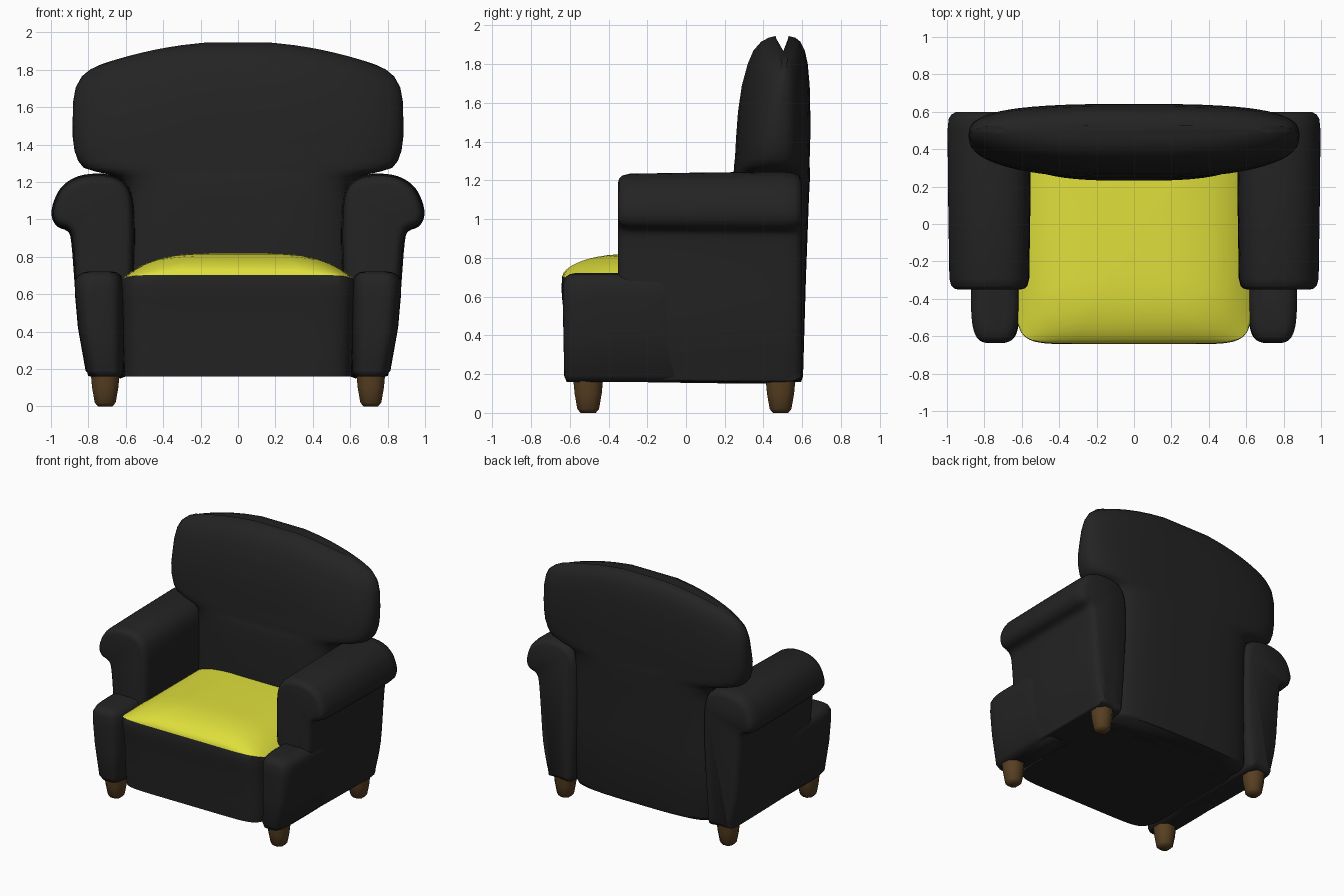
import bpy, bmesh, math
from mathutils import Vector

old = bpy.data.objects.get("Cube")
if old:
    bpy.data.objects.remove(old, do_unlink=True)


def material(name, rgb):
    m = bpy.data.materials.new(name)
    m.use_nodes = True
    m.diffuse_color = (*rgb, 1)
    m.node_tree.nodes["Principled BSDF"].inputs["Base Color"].default_value = (*rgb, 1)
    return m


BLACK = material("black upholstery", (0.017, 0.017, 0.017))
YELLOW = material("yellow cushion", (0.74, 0.74, 0.045))
BROWN = material("brown wood", (0.095, 0.05, 0.016))


def loft(name, rings, mats, yellow_from=None, angle=45):
    """Skin closed rings of equal point count and cap both ends."""
    bm = bmesh.new()
    rows = [[bm.verts.new(p) for p in ring] for ring in rings]
    n = len(rows[0])
    for k, (a, b) in enumerate(zip(rows, rows[1:])):
        for i in range(n):
            j = (i + 1) % n
            f = bm.faces.new((a[i], a[j], b[j], b[i]))
            if yellow_from is not None and k >= yellow_from:
                f.material_index = 1
    bm.faces.new(rows[0])
    top = bm.faces.new(rows[-1])
    if yellow_from is not None:
        top.material_index = 1
    bmesh.ops.recalc_face_normals(bm, faces=bm.faces)
    me = bpy.data.meshes.new(name)
    bm.to_mesh(me)
    bm.free()
    for m in mats:
        me.materials.append(m)
    ob = bpy.data.objects.new(name, me)
    bpy.context.collection.objects.link(ob)
    bpy.ops.object.select_all(action='DESELECT')
    ob.select_set(True)
    bpy.context.view_layer.objects.active = ob
    bpy.ops.object.shade_smooth_by_angle(angle=math.radians(angle))
    return ob


def rounded(x0, x1, y0, y1, z, e=4, n=56):
    """Rounded rectangle (superellipse) at height z."""
    pts = []
    for i in range(n):
        a = 2 * math.pi * (i + 0.5) / n
        c, s = math.cos(a), math.sin(a)
        u = math.copysign(abs(c) ** (2 / e), c)
        v = math.copysign(abs(s) ** (2 / e), s)
        pts.append(Vector(((x0 + x1) / 2 + u * (x1 - x0) / 2,
                           (y0 + y1) / 2 + v * (y1 - y0) / 2, z)))
    return pts


def spline(pts, steps=3):
    """Closed smooth curve through 2D points."""
    p = [Vector(q) for q in pts]
    out = []
    for i in range(len(p)):
        a, b, c, d = (p[(i + k) % len(p)] for k in (-1, 0, 1, 2))
        for s in range(steps):
            t = s / steps
            out.append(0.5 * (2 * b + (c - a) * t + (2 * a - 5 * b + 4 * c - d) * t * t
                              + (3 * b - a - 3 * c + d) * t ** 3))
    return out


def inset(pts, d):
    """Move a counter-clockwise outline inwards."""
    out = []
    for i, p in enumerate(pts):
        t = (pts[(i + 1) % len(pts)] - pts[i - 1]).normalized()
        out.append(p + Vector((-t.y, t.x)) * d)
    return out


# Backrest: stacked rings (z, half width, front y, back y), crowned and bowed
back_rows = [
    (0.16, 0.59, 0.28, 0.595), (0.19, 0.61, 0.26, 0.605), (0.7, 0.61, 0.23, 0.62),
    (1.1, 0.60, 0.23, 0.635), (1.2, 0.61, 0.235, 0.64), (1.235, 0.67, 0.24, 0.64),
    (1.255, 0.76, 0.245, 0.64), (1.275, 0.825, 0.245, 0.64), (1.32, 0.855, 0.25, 0.64),
    (1.42, 0.875, 0.255, 0.643), (1.56, 0.885, 0.265, 0.643), (1.7, 0.885, 0.285, 0.64),
    (1.81, 0.882, 0.315, 0.63), (1.88, 0.868, 0.345, 0.615), (1.925, 0.835, 0.385, 0.592),
    (1.945, 0.79, 0.425, 0.565), (1.952, 0.73, 0.46, 0.53)]
rings = []
for z, w, yf, yb in back_rows:
    ring = rounded(-w, w, yf, yb, z, e=4)
    crown = min(max((z - 1.3) / 0.4, 0), 1)
    for p in ring:
        p.z -= 0.23 * p.x ** 2 * crown
        p.y += (0.07 if p.y < (yf + yb) / 2 else -0.03) * p.x ** 2
    rings.append(ring)
loft("backrest", rings, [BLACK], angle=70)

# Seat: upholstered block with a domed yellow top
seat_rows = [(0.16, 0.61, -0.615), (0.3, 0.615, -0.625), (0.5, 0.62, -0.628),
             (0.57, 0.625, -0.638), (0.64, 0.63, -0.643)]
rings = [rounded(-w, w, y, 0.45, z, e=9) for z, w, y in seat_rows]
for k in (1, 0.985, 0.96, 0.92, 0.86, 0.78, 0.68, 0.55, 0.4, 0.25, 0.1):
    ring = rounded(-0.63 * k, 0.63 * k, -0.1 - 0.54 * k, -0.1 + 0.54 * k, 0, e=9)
    for p in ring:
        t = min(max((p.y + 0.64) / 0.32, 0), 1)
        rim = 0.67 + 0.04 * (1 - min(abs(p.x) / 0.63, 1) ** 2)
        dome = math.sqrt(1 - (1 - t) ** 2) * (1 - min(abs(p.x) / 0.63, 1) ** 3.5)
        p.z = rim + (0.82 - rim) * dome
    rings.append(ring)
loft("seat", rings, [BLACK, YELLOW], yellow_from=len(seat_rows), angle=60)

# Rolled arm outline seen from the front
arm_outline = spline([
    (0.60, 0.16), (0.70, 0.16), (0.79, 0.16), (0.81, 0.2), (0.855, 0.42), (0.877, 0.7),
    (0.892, 0.88), (0.91, 0.935), (0.965, 0.96), (0.995, 1.01), (0.99, 1.08),
    (0.95, 1.165), (0.88, 1.22), (0.79, 1.243), (0.68, 1.238), (0.60, 1.195),
    (0.56, 1.11), (0.55, 0.95), (0.555, 0.7), (0.58, 0.3)])
arm_sections = [(-0.35, 0.055), (-0.345, 0.035), (-0.33, 0.02), (-0.29, 0.01), (0.1, 0.004),
                (0.5, 0), (0.56, 0.006), (0.585, 0.02), (0.598, 0.045)]
stub_rows = [(0.16, 0.80, 0.012), (0.19, 0.815, 0), (0.42, 0.856, 0), (0.6, 0.872, 0),
             (0.67, 0.875, 0.003), (0.7, 0.872, 0.016), (0.716, 0.868, 0.038), (0.722, 0.865, 0.07)]
leg_rows = [(0, 0.042), (0.02, 0.06), (0.1, 0.075), (0.17, 0.082)]

for side, s in (("left", 1), ("right", -1)):
    # Upper arm
    loft(side + "_arm", [[(s * p.x, y, p.y) for p in inset(arm_outline, d)]
                         for y, d in arm_sections], [BLACK], angle=70)
    # Low front post of the arm
    loft(side + "_arm_front",
         [[(s * p.x, p.y, p.z) for p in rounded(0.61 + d, x - d, -0.625 - 0.02 * z + d, 0, z)]
          for z, x, d in stub_rows], [BLACK], angle=70)
    # Tapered legs
    for end, y in (("front", -0.505), ("back", 0.488)):
        loft(f"{side}_{end}_leg",
             [rounded(s * 0.71 - r, s * 0.71 + r, y - r, y + r, z, e=2.3, n=8)
              for z, r in leg_rows], [BROWN], angle=60)
